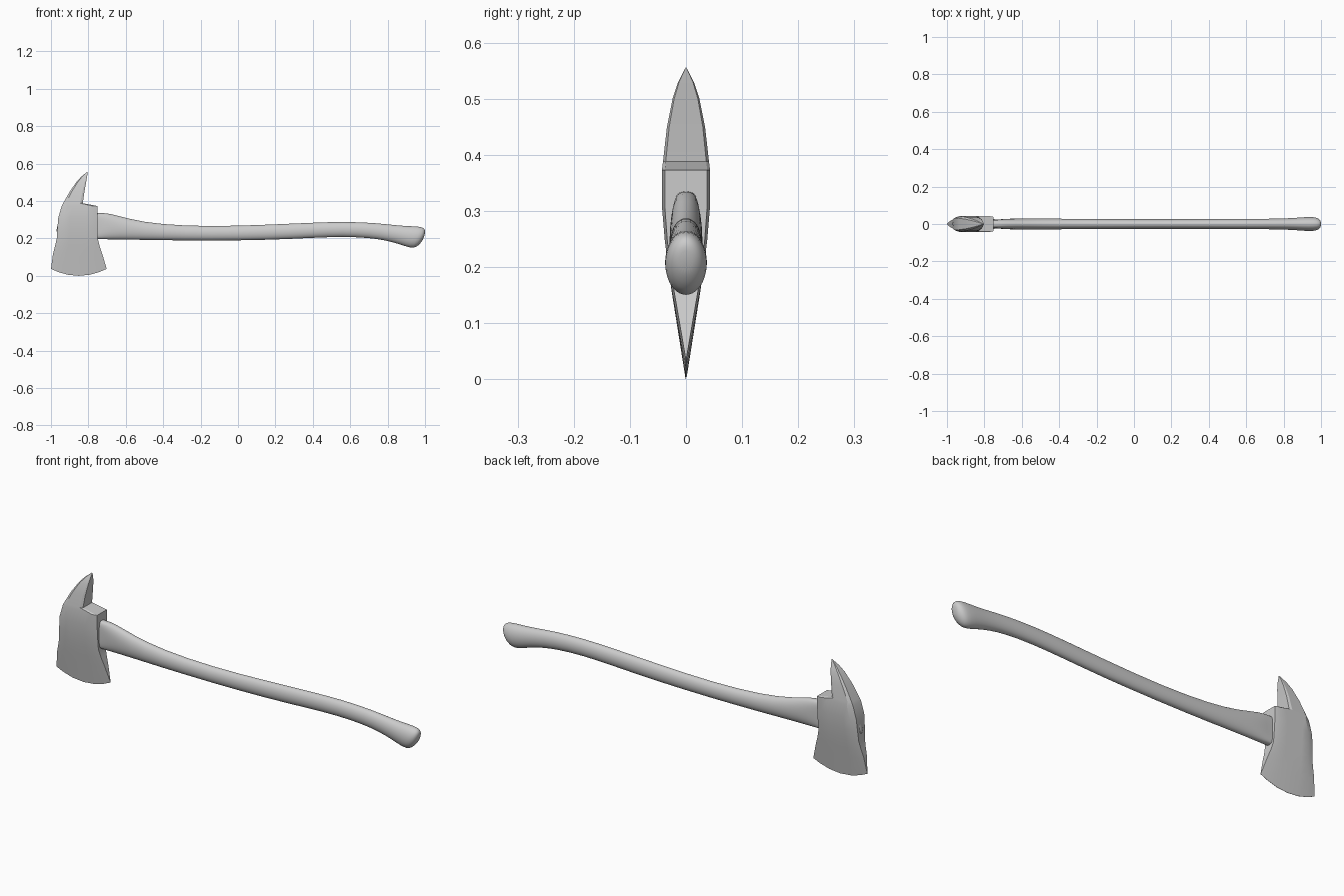
import bpy, bmesh, math


def loft(name, rings, angle):
    """Bridge closed rings of equal length and cap both ends."""
    bm = bmesh.new()
    vs = [[bm.verts.new(p) for p in r] for r in rings]
    n = len(rings[0])
    for a, b in zip(vs, vs[1:]):
        for i in range(n):
            j = (i + 1) % n
            bm.faces.new((a[i], a[j], b[j], b[i]))
    bm.faces.new(vs[0])
    bm.faces.new(vs[-1])
    bmesh.ops.recalc_face_normals(bm, faces=bm.faces)
    me = bpy.data.meshes.new(name)
    bm.to_mesh(me)
    bm.free()
    ob = bpy.data.objects.new(name, me)
    bpy.context.collection.objects.link(ob)
    bpy.ops.object.select_all(action='DESELECT')
    ob.select_set(True)
    bpy.context.view_layer.objects.active = ob
    bpy.ops.object.shade_smooth_by_angle(angle=math.radians(angle))
    return ob


# Axe head: rows of (z, left x, right x, half thickness), blade edge to pick tip
head_rows = [
    (0.000, -1.000, -0.702, 0.0006), (0.10, -0.989, -0.726, 0.0165),
    (0.15, -0.978, -0.740, 0.0245), (0.20, -0.969, -0.750, 0.032),
    (0.25, -0.966, -0.750, 0.038), (0.31, -0.961, -0.750, 0.043),
    (0.373, -0.943, -0.750, 0.043), (0.388, -0.935, -0.830, 0.041),
    (0.45, -0.900, -0.821, 0.034), (0.50, -0.865, -0.812, 0.024),
    (0.53, -0.838, -0.807, 0.014), (0.556, -0.807, -0.803, 0.0006),
]
# Across the head: (position, thickness factor), thinner at both edges
columns = [(0, 0.75), (0.14, 1), (0.3, 1), (0.5, 1), (0.7, 1), (0.87, 1), (1, 0.88)]


def head_ring(z, xl, xr, t):
    bow = 0.037 * max(0, 1 - z / 0.2)      # curved cutting edge
    pts = [(xl + (xr - xl) * u, -t * f, z + bow * (2 * u - 1) ** 2) for u, f in columns]
    return pts + [(x, -y, zz) for x, y, zz in reversed(pts)]


loft("axe_head", [head_ring(*r) for r in head_rows], 20)

# Handle: sections of (top x, top z, bottom x, bottom z, half width, squareness)
sections = [
    (-0.946, 0.362, -0.974, 0.232, 0.012, 4), (-0.937, 0.368, -0.970, 0.225, 0.017, 4),
    (-0.78, 0.335, -0.78, 0.198, 0.022, 4), (-0.74, 0.335, -0.74, 0.196, 0.022, 4),
    (-0.69, 0.337, -0.69, 0.194, 0.029, 2.3), (-0.58, 0.303, -0.58, 0.193, 0.030, 2),
    (-0.42, 0.275, -0.42, 0.190, 0.029, 2), (-0.15, 0.263, -0.15, 0.187, 0.026, 2),
    (0.17, 0.274, 0.17, 0.191, 0.026, 2), (0.40, 0.285, 0.40, 0.203, 0.027, 2),
    (0.57, 0.290, 0.56, 0.209, 0.028, 2), (0.73, 0.284, 0.70, 0.203, 0.028, 2),
    (0.84, 0.271, 0.79, 0.189, 0.030, 2), (0.91, 0.266, 0.86, 0.170, 0.035, 2),
    (0.965, 0.265, 0.92, 0.148, 0.039, 2), (0.993, 0.258, 0.950, 0.150, 0.036, 2),
    (1.001, 0.245, 0.975, 0.172, 0.026, 2), (1.001, 0.230, 0.991, 0.195, 0.012, 2),
]


def handle_ring(xt, zt, xb, zb, w, e, n=20):
    ring = []
    for i in range(n):
        a = 2 * math.pi * i / n
        c, s = (math.copysign(abs(v) ** (2 / e), v) for v in (math.cos(a), math.sin(a)))
        k = (1 + s) / 2
        ring.append((xb + (xt - xb) * k, w * c, zb + (zt - zb) * k))
    return ring


handle = loft("handle", [handle_ring(*s) for s in sections], 60)
smooth = handle.modifiers.new("smooth", 'SUBSURF')
smooth.levels = smooth.render_levels = 1
